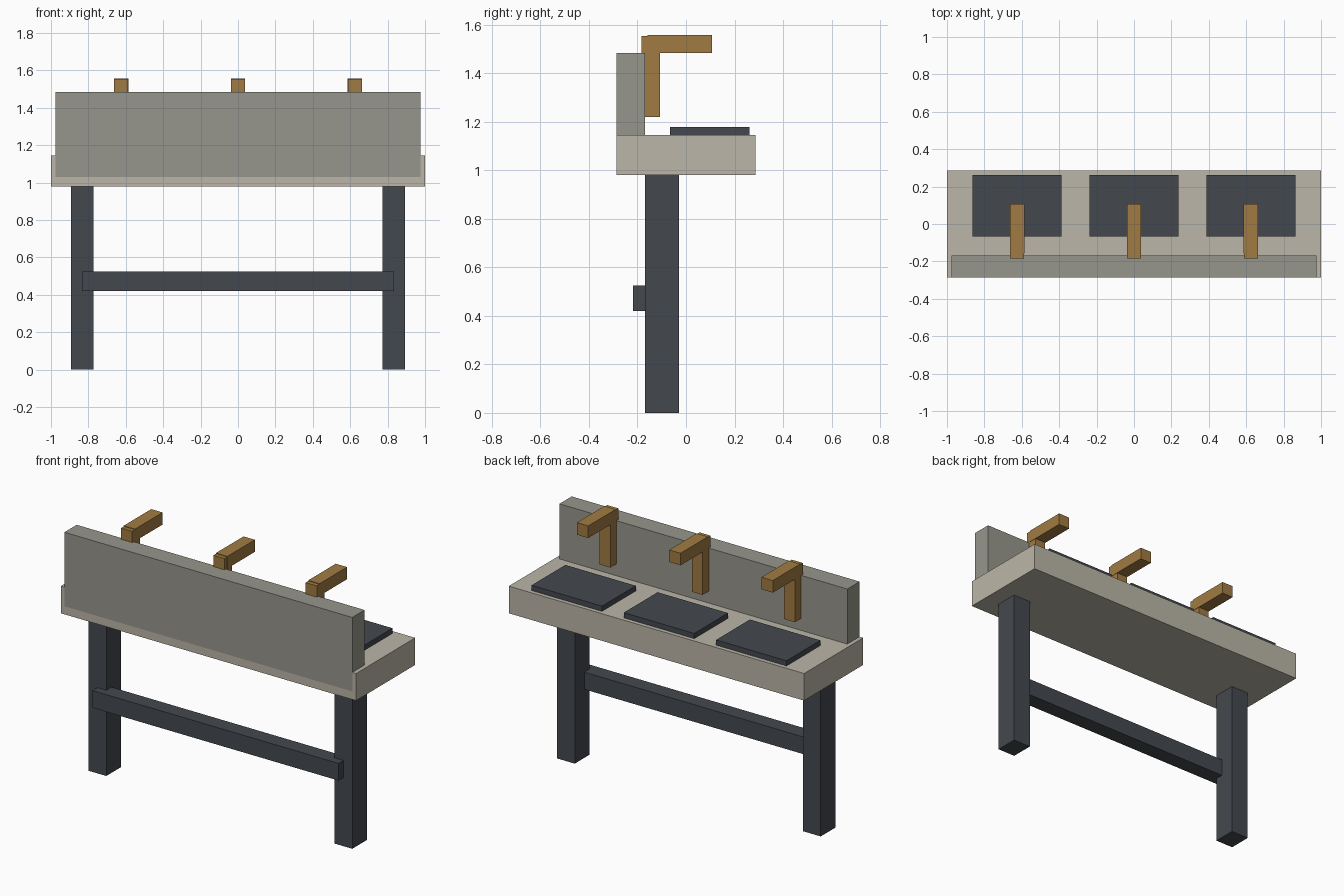
import bpy
import bmesh

cube = bpy.data.objects.get("Cube")
if cube:
    bpy.data.objects.remove(cube, do_unlink=True)


def srgb(r, g, b):
    def lin(c):
        c /= 255
        return c / 12.92 if c <= 0.04045 else ((c + 0.055) / 1.055) ** 2.4
    return (lin(r), lin(g), lin(b), 1.0)


def material(name, color):
    m = bpy.data.materials.new(name)
    m.use_nodes = True
    m.diffuse_color = color
    m.node_tree.nodes["Principled BSDF"].inputs["Base Color"].default_value = color
    return m


STONE = material("pale_stone", srgb(187, 182, 168))
PANEL = material("grey_stone", srgb(151, 150, 140))
DARK = material("dark_steel", srgb(68, 72, 78))
BRASS = material("brass", srgb(161, 123, 67))


def box(name, x, y, z, mat):
    """Box spanning the (min, max) range on each axis."""
    mesh = bpy.data.meshes.new(name)
    bm = bmesh.new()
    bmesh.ops.create_cube(bm, size=1)
    for v in bm.verts:
        for i, (lo, hi) in enumerate((x, y, z)):
            v.co[i] = hi if v.co[i] > 0 else lo
    bm.to_mesh(mesh)
    bm.free()
    mesh.materials.append(mat)
    obj = bpy.data.objects.new(name, mesh)
    bpy.context.collection.objects.link(obj)
    return obj


def centred(cx, width):
    return (cx - width / 2, cx + width / 2)


# Counter slab and splash panel
box("counter", (-1, 1), (-0.286, 0.286), (0.98, 1.146), STONE)
box("splash_panel", (-0.975, 0.975), (-0.287, -0.168), (1.03, 1.483), PANEL)

# Legs and the rail joining them
for side, cx in (("right", -0.833), ("left", 0.833)):
    box(f"leg_{side}", centred(cx, 0.12), (-0.17, -0.028), (0, 0.98), DARK)
box("cross_rail", (-0.833, 0.833), (-0.218, -0.12), (0.42, 0.525), DARK)

# Three basins, each with a tap
for side, cx in (("right", -0.625), ("middle", 0), ("left", 0.625)):
    box(f"basin_{side}", centred(cx, 0.477), (-0.066, 0.261), (1.13, 1.178), DARK)
    box(f"tap_riser_{side}", centred(cx, 0.073), (-0.172, -0.108), (1.219, 1.50), BRASS)
    box(f"tap_elbow_{side}", centred(cx, 0.075), (-0.184, -0.108), (1.484, 1.553), BRASS)
    box(f"tap_spout_{side}", centred(cx, 0.077), (-0.158, 0.108), (1.483, 1.557), BRASS)
